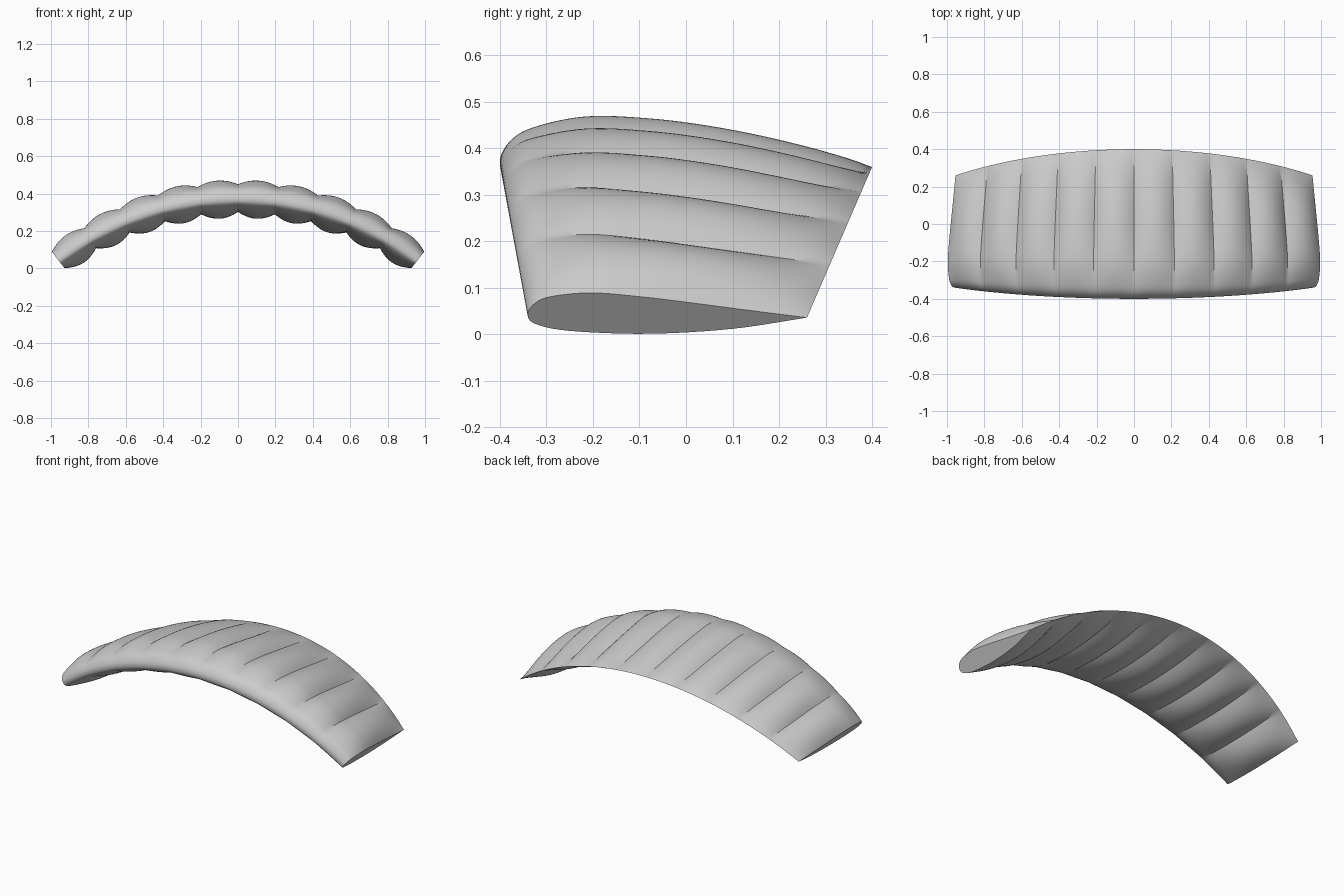
import bpy, bmesh, math
from mathutils import Vector

if "Cube" in bpy.data.objects:
    bpy.data.objects.remove(bpy.data.objects["Cube"])

CELLS, STEPS, SUB = 10, 16, 6
RADIUS, HALF = 1.566, math.radians(37.7)
CENTRE_Z = 0.367 - RADIUS
PUFF = 0.035

# Rib section as (chord fraction, height), trailing edge over the nose and back
RIB = [(1, -.009), (.78, .026), (.567, .061), (.4, .086), (.233, .103), (.1, .09),
       (.033, .063), (0, .01), (.025, -.036), (.15, -.069), (.43, -.082),
       (.73, -.06), (1, -.009)]


def smooth_path(points):
    """Catmull-Rom curve through the section points."""
    pts = [Vector(p) for p in points]
    pts = [2 * pts[0] - pts[1]] + pts + [2 * pts[-1] - pts[-2]]
    path = []
    for a, b, c, d in zip(pts, pts[1:], pts[2:], pts[3:]):
        for i in range(SUB):
            u = i / SUB
            path.append(b + (c - a) * u / 2 + (2 * a - 5 * b + 4 * c - d) * u ** 2 / 2
                        + (3 * b - a - 3 * c + d) * u ** 3 / 2)
    return path


def section(bm, step, rib):
    """One ring of the canopy, puffed between the ribs."""
    angle = HALF * (2 * step / (CELLS * STEPS) - 1)
    local = (step % STEPS) / STEPS
    bulge = PUFF * 4 * local * (1 - local)
    sweep = (1 - math.cos(angle)) / (1 - math.cos(HALF))
    nose, chord = -0.4 + 0.06 * sweep, 0.8 - 0.2 * sweep
    ring = []
    for i, (t, h) in enumerate(rib):
        t = min(max(t, 0), 1)
        side = 1 if i < len(rib) * 7 / 12 else -1
        swell = max(math.sin(math.pi * t ** 1.2), 0) ** 0.7
        r = RADIUS + h * chord + side * bulge * swell
        ring.append(bm.verts.new((r * math.sin(angle), nose + t * chord,
                                  CENTRE_Z + r * math.cos(angle))))
    return ring


# Canopy skin lofted across the span, closed by flat tips
bm = bmesh.new()
rib = smooth_path(RIB)
rings = [section(bm, s, rib) for s in range(CELLS * STEPS + 1)]
for a, b in zip(rings, rings[1:]):
    for i in range(len(rib)):
        j = (i + 1) % len(rib)
        bm.faces.new((a[i], a[j], b[j], b[i]))
for tip in (rings[0], rings[-1]):
    bm.faces.new(tip)
bmesh.ops.recalc_face_normals(bm, faces=bm.faces)

mesh = bpy.data.meshes.new("canopy")
bm.to_mesh(mesh)
bm.free()
canopy = bpy.data.objects.new("canopy", mesh)
bpy.context.collection.objects.link(canopy)

# Plain grey fabric
fabric = bpy.data.materials.new("grey fabric")
fabric.use_nodes = True
fabric.diffuse_color = (0.6, 0.6, 0.6, 1)
fabric.node_tree.nodes["Principled BSDF"].inputs["Base Color"].default_value = (0.6, 0.6, 0.6, 1)
mesh.materials.append(fabric)

# Soft skin with crisp seams and tips
bpy.ops.object.select_all(action='DESELECT')
canopy.select_set(True)
bpy.context.view_layer.objects.active = canopy
bpy.ops.object.shade_smooth_by_angle(angle=math.radians(30))
